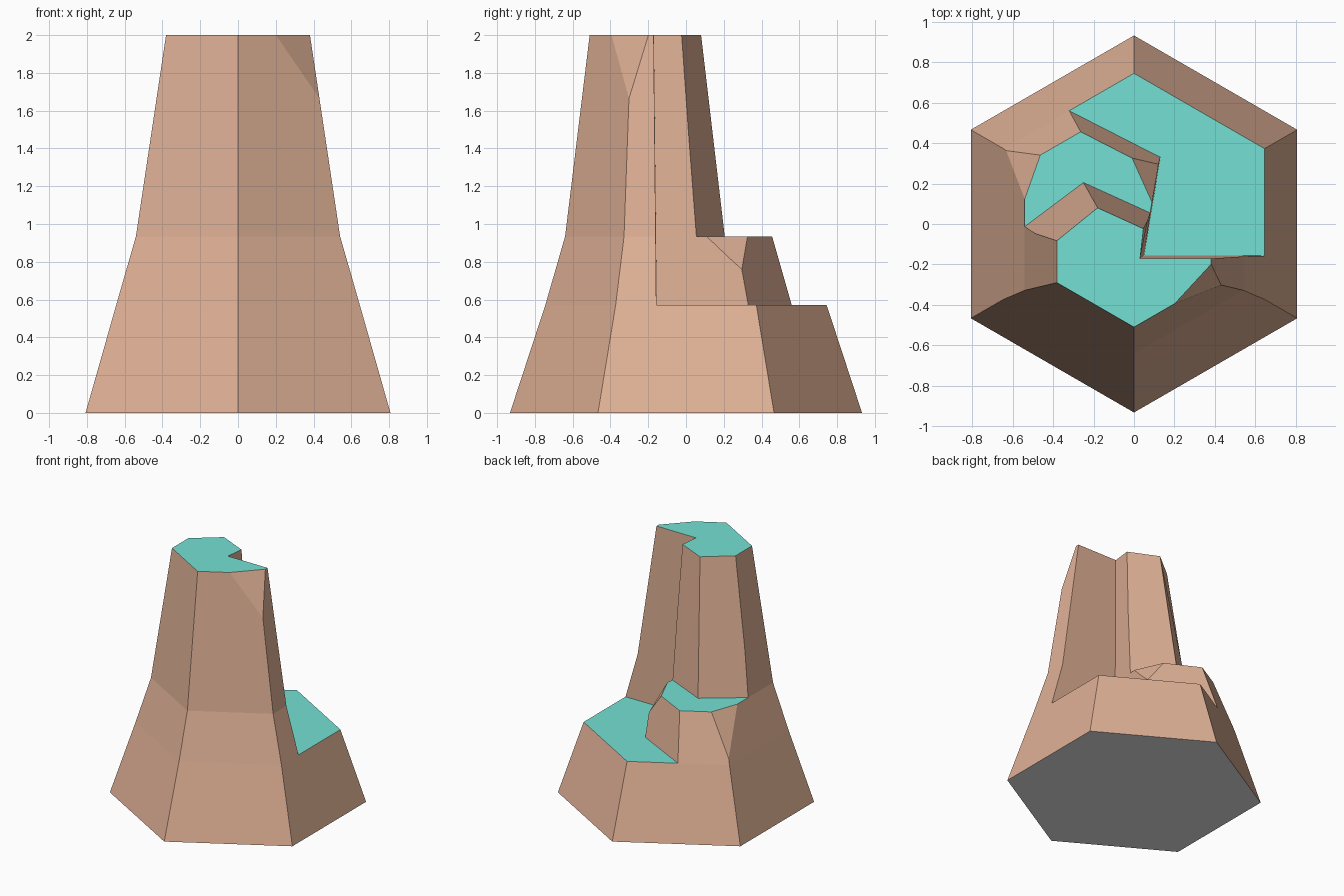
import bpy, bmesh, math
from mathutils import Vector

if "Cube" in bpy.data.objects:
    bpy.data.objects.remove(bpy.data.objects["Cube"])


def material(name, rgb):
    m = bpy.data.materials.new(name)
    m.diffuse_color = (*rgb, 1)
    m.use_nodes = True
    m.node_tree.nodes["Principled BSDF"].inputs["Base Color"].default_value = m.diffuse_color
    return m


def make_object(name, bm):
    bmesh.ops.recalc_face_normals(bm, faces=bm.faces[:])
    me = bpy.data.meshes.new(name)
    bm.to_mesh(me)
    bm.free()
    ob = bpy.data.objects.new(name, me)
    bpy.context.collection.objects.link(ob)
    return ob


def loft(name, rings):
    """Closed solid through a stack of matching rings of points."""
    bm = bmesh.new()
    rows = [[bm.verts.new(p) for p in ring] for ring in rings]
    n = len(rows[0])
    for lo, hi in zip(rows, rows[1:]):
        for i in range(n):
            j = (i + 1) % n
            bm.faces.new((lo[i], lo[j], hi[j], hi[i]))
    bm.faces.new(rows[0][::-1])
    bm.faces.new(rows[-1])
    return make_object(name, bm)


def step_cutter(name, z, low, high):
    """Removes everything above height z inside a leaning outline (high is at z = 2)."""
    k = 2.2
    t = (k - z) / (2 - z)
    top = [(a + (c - a) * t, b + (d - b) * t, k) for (a, b), (c, d) in zip(low, high)]
    return loft(name, [[(x, y, z) for x, y in low], top])


def corner_cutter(name, a, b, c, corner):
    """Chips a corner off along the plane a, b, c."""
    pts = [Vector(p) for p in (a, b, c)]
    mid = sum(pts, Vector()) / 3
    pts = [mid + (p - mid) * 1.15 for p in pts]
    pts.append(Vector(corner) * 2 - mid)
    bm = bmesh.new()
    v = [bm.verts.new(p) for p in pts]
    for f in ((0, 1, 2), (0, 1, 3), (1, 2, 3), (2, 0, 3)):
        bm.faces.new([v[i] for i in f])
    return make_object(name, bm)


# Six-sided tapering rock: height, radius, y of centre
rings = []
for z, r, cy in ((0, .932, 0), (.57, .745, 0), (.935, .624, -.016), (2, .44, -.07)):
    rings.append([(r * math.sin(i * math.pi / 3), cy + r * math.cos(i * math.pi / 3), z)
                  for i in range(6)])
rock = loft("stepped_rock", rings)

# Steps and chipped corners
cutters = [
    step_cutter("low_step_cutter", .57,
                [(1.5, -.16), (.05, -.155), (.13, .33), (-.8, .805), (-.8, 1.5), (1.5, 1.5)],
                [(1.5, -.175), (.03, -.17), (.06, .07), (-.8, .51), (-.8, 1.5), (1.5, 1.5)]),
    step_cutter("middle_step_cutter", .935,
                [(.3, -.045), (-.25, .205), (-1.2, -.508), (-1.2, 1.5), (.3, 1.5)],
                [(.25, -.116), (-.18, .08), (-1.13, -.68), (-1.2, 1.5), (.3, 1.5)]),
    corner_cutter("outer_ledge_chip", (-.46, .35, .935), (-.545, .11, .935),
                  (-.632, .364, .615), (-.54, .296, .935)),
    corner_cutter("inner_ledge_chip", (-.01, .327, .935), (.088, .11, .935),
                  (.12, .297, .76), (.112, .264, .935)),
    corner_cutter("summit_chip", (.2, -.395, 2), (.38, -.2, 2),
                  (.432, -.308, 1.65), (.381, -.29, 2)),
]
for c in cutters:
    c.hide_render = True
    mod = rock.modifiers.new(c.name, 'BOOLEAN')
    mod.operation = 'DIFFERENCE'
    mod.solver = 'EXACT'
    mod.object = c

bpy.context.view_layer.update()
dg = bpy.context.evaluated_depsgraph_get()
mesh = bpy.data.meshes.new_from_object(rock.evaluated_get(dg))
rock.modifiers.clear()
rock.data = mesh
for c in cutters:
    bpy.data.objects.remove(c)

# Brown sides, teal level tops, grey underside
mesh.materials.clear()
for m in (material("brown rock", (.745, .44, .305)),
          material("teal top", (.178, .745, .658)),
          material("grey underside", (.8, .8, .8))):
    mesh.materials.append(m)
for p in mesh.polygons:
    p.use_smooth = False
    p.material_index = 1 if p.normal.z > .99 else 2 if p.normal.z < -.99 else 0
